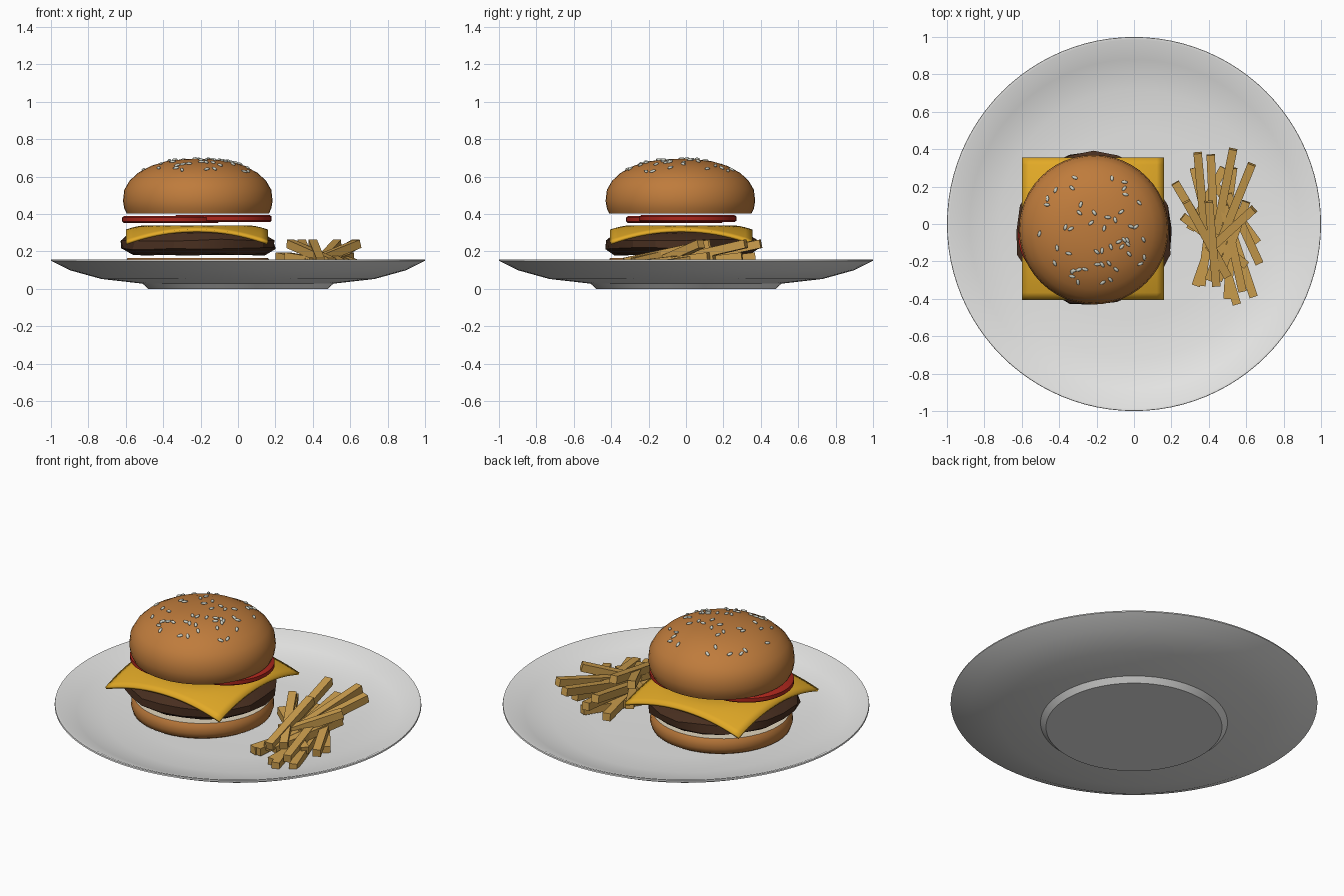
import bpy, bmesh, math, random
from mathutils import Vector

if "Cube" in bpy.data.objects:
    bpy.data.objects.remove(bpy.data.objects["Cube"], do_unlink=True)
random.seed(4)
BX, BY = -0.215, -0.03          # burger axis


def material(name, rgb):
    m = bpy.data.materials.new(name)
    m.use_nodes = True
    m.diffuse_color = (*rgb, 1)
    m.node_tree.nodes["Principled BSDF"].inputs["Base Color"].default_value = (*rgb, 1)
    return m


WHITE = material("white_china", (0.8, 0.8, 0.79))
BUN = material("toasted_bun", (0.52, 0.20, 0.045))
CREAM = material("bun_crumb", (0.75, 0.66, 0.50))
PATTY = material("cooked_meat", (0.065, 0.028, 0.014))
CHEESE = material("cheese_yellow", (0.76, 0.40, 0.02))
TOMATO = material("tomato_red", (0.42, 0.02, 0.012))
FRY = material("fried_potato", (0.60, 0.34, 0.075))
SEED = material("sesame", (0.62, 0.64, 0.56))


def finish(bm, name, mats, angle=None):
    bmesh.ops.recalc_face_normals(bm, faces=bm.faces)
    me = bpy.data.meshes.new(name)
    bm.to_mesh(me)
    bm.free()
    for m in mats:
        me.materials.append(m)
    ob = bpy.data.objects.new(name, me)
    bpy.context.collection.objects.link(ob)
    if angle:
        bpy.ops.object.select_all(action='DESELECT')
        ob.select_set(True)
        bpy.context.view_layer.objects.active = ob
        bpy.ops.object.shade_smooth_by_angle(angle=math.radians(angle))
    return ob


def lathe(profile, segs, cx=0, cy=0, wobble=None):
    """Closed solid of revolution; profile runs from bottom axis to top axis."""
    bm = bmesh.new()
    rings = []
    for r, z in profile:
        if r == 0:
            rings.append([bm.verts.new((cx, cy, z))])
            continue
        ring = []
        for i in range(segs):
            a = math.tau * i / segs
            k, dz = wobble(a, z) if wobble else (1, 0)
            ring.append(bm.verts.new((cx + r * k * math.cos(a), cy + r * k * math.sin(a), z + dz)))
        rings.append(ring)
    for a, b in zip(rings, rings[1:]):
        for i in range(segs):
            j = (i + 1) % segs
            if len(a) == 1:
                bm.faces.new((a[0], b[j], b[i]))
            elif len(b) == 1:
                bm.faces.new((a[i], a[j], b[0]))
            else:
                bm.faces.new((a[i], a[j], b[j], b[i]))
    return bm


# Plate with a foot ring and a shallow dished top
finish(lathe([(0, 0), (0.48, 0), (0.51, 0.028), (0.73, 0.053), (0.90, 0.10), (1.0, 0.15),
              (0.998, 0.158), (0.985, 0.158), (0.88, 0.112), (0.72, 0.078), (0.5, 0.065),
              (0, 0.065)], 96), "plate", [WHITE], 35)


def crumb_faces(bm, z):
    """Cut side of a bun: faces lying at height z get the crumb colour."""
    for f in bm.faces:
        if all(abs(v.co.z - z) < 0.004 for v in f.verts):
            f.material_index = 1


# Bottom bun
bm = lathe([(0, 0.068), (0.36, 0.068), (0.38, 0.08), (0.39, 0.11), (0.388, 0.145),
            (0.375, 0.166), (0, 0.166)], 48, BX, BY)
crumb_faces(bm, 0.166)
finish(bm, "bottom_bun", [BUN, CREAM], 50)

# Top bun
DOME = [(0.40, 0.47), (0.393, 0.53), (0.365, 0.578), (0.32, 0.62), (0.25, 0.658),
        (0.17, 0.682), (0.08, 0.693), (0, 0.695)]
bm = lathe([(0, 0.402), (0.38, 0.402), (0.393, 0.43)] + DOME, 48, BX, BY)
crumb_faces(bm, 0.402)
finish(bm, "top_bun", [BUN, CREAM], 50)


# Patty, rough and slightly uneven
def rough(a, z):
    return 1 + 0.02 * math.sin(3 * a + 1 + 9 * z) + random.uniform(-0.025, 0.025), random.uniform(-0.006, 0.006)


finish(lathe([(0, 0.183), (0.36, 0.184), (0.415, 0.215), (0.415, 0.26), (0.36, 0.295),
              (0.24, 0.312), (0, 0.318)], 20, BX, BY, rough), "patty", [PATTY], 25)

# Cheese square draped over the patty, corners hanging down
bm = bmesh.new()
bmesh.ops.create_grid(bm, x_segments=20, y_segments=20, size=0.38)
for v in bm.verts:
    r = v.co.xy.length
    v.co.z = 0.339 - 0.088 * (max(0, r - 0.29) / 0.247) ** 1.4
    v.co.x += BX - 0.005
    v.co.y += BY + 0.005
cheese = finish(bm, "cheese", [CHEESE], 40)
mod = cheese.modifiers.new("thickness", 'SOLIDIFY')
mod.thickness = 0.015
mod.offset = -1

# Two overlapping tomato slices
for name, x, y, z in (("tomato_right", -0.36, -0.06, 0.352), ("tomato_left", -0.08, 0.01, 0.357)):
    finish(lathe([(0, z), (0.25, z), (0.26, z + 0.008), (0.26, z + 0.03), (0.25, z + 0.037),
                  (0, z + 0.037)], 40, x, y), name, [TOMATO], 40)


# Sesame seeds scattered over the dome
def dome_height(r):
    for (r1, z1), (r2, z2) in zip(DOME, DOME[1:]):
        if r2 <= r <= r1:
            return z2 + (z1 - z2) * (r - r2) / (r1 - r2)


bm = bmesh.new()
for _ in range(50):
    r, a = 0.31 * math.sqrt(random.uniform(0.01, 1)), random.uniform(0, math.tau)
    d = Vector((math.cos(a), math.sin(a), 0))
    slope = (dome_height(r + 0.01) - dome_height(r - 0.01)) / 0.02
    normal = (Vector((0, 0, 1)) - d * slope).normalized()
    rot = normal.to_track_quat('Z', 'Y').to_matrix().to_4x4()
    new = bmesh.ops.create_uvsphere(bm, u_segments=8, v_segments=6, radius=1)["verts"]
    bmesh.ops.scale(bm, vec=(0.018, 0.009, 0.007), verts=new)
    spin = random.uniform(0, math.tau)
    for v in new:
        x, y, z = v.co
        p = Vector((x * math.cos(spin) - y * math.sin(spin), x * math.sin(spin) + y * math.cos(spin), z))
        v.co = rot @ p + Vector((BX, BY, dome_height(r) + 0.003)) + d * r
finish(bm, "sesame_seeds", [SEED], 60)

# Pile of fries: start x, y, end x, y, layer (0 lies on the plate)
FRIES = [
    (.55, -.43, .41, .03, 0), (.64, -.39, .50, .03, 0), (.33, -.33, .48, .10, 0),
    (.50, -.40, .53, .05, 0), (.36, -.33, .42, .12, 0), (.58, -.36, .48, .10, 1),
    (.67, -.21, .50, .16, 1), (.40, -.30, .56, .15, 1), (.60, -.22, .26, .04, 1),
    (.45, -.30, .60, .12, 1), (.30, -.03, .48, .30, 0), (.42, -.10, .32, .30, 0),
    (.47, -.20, .22, .22, 1), (.44, -.33, .40, .12, 2), (.38, -.06, .34, .38, 2),
    (.44, -.05, .53, .40, 2), (.46, -.10, .63, .32, 2), (.43, -.08, .41, .37, 1),
    (.47, -.15, .53, .30, 1), (.40, -.14, .64, .08, 2), (.50, -.28, .28, .12, 2),
    (.66, -.10, .44, .20, 0)]
bm = bmesh.new()
for x1, y1, x2, y2, layer in FRIES:
    p = Vector((x1, y1, 0.092 + 0.026 * layer))
    q = Vector((x2, y2, 0.105 + 0.068 * layer))
    rot = (q - p).to_track_quat('Y', 'Z').to_matrix().to_4x4()
    new = bmesh.ops.create_cube(bm, size=1)["verts"]
    bmesh.ops.scale(bm, vec=(0.045, (q - p).length, 0.045), verts=new)
    bmesh.ops.transform(bm, matrix=rot, verts=new)
    bmesh.ops.translate(bm, vec=(p + q) / 2, verts=new)
finish(bm, "fries", [FRY])
